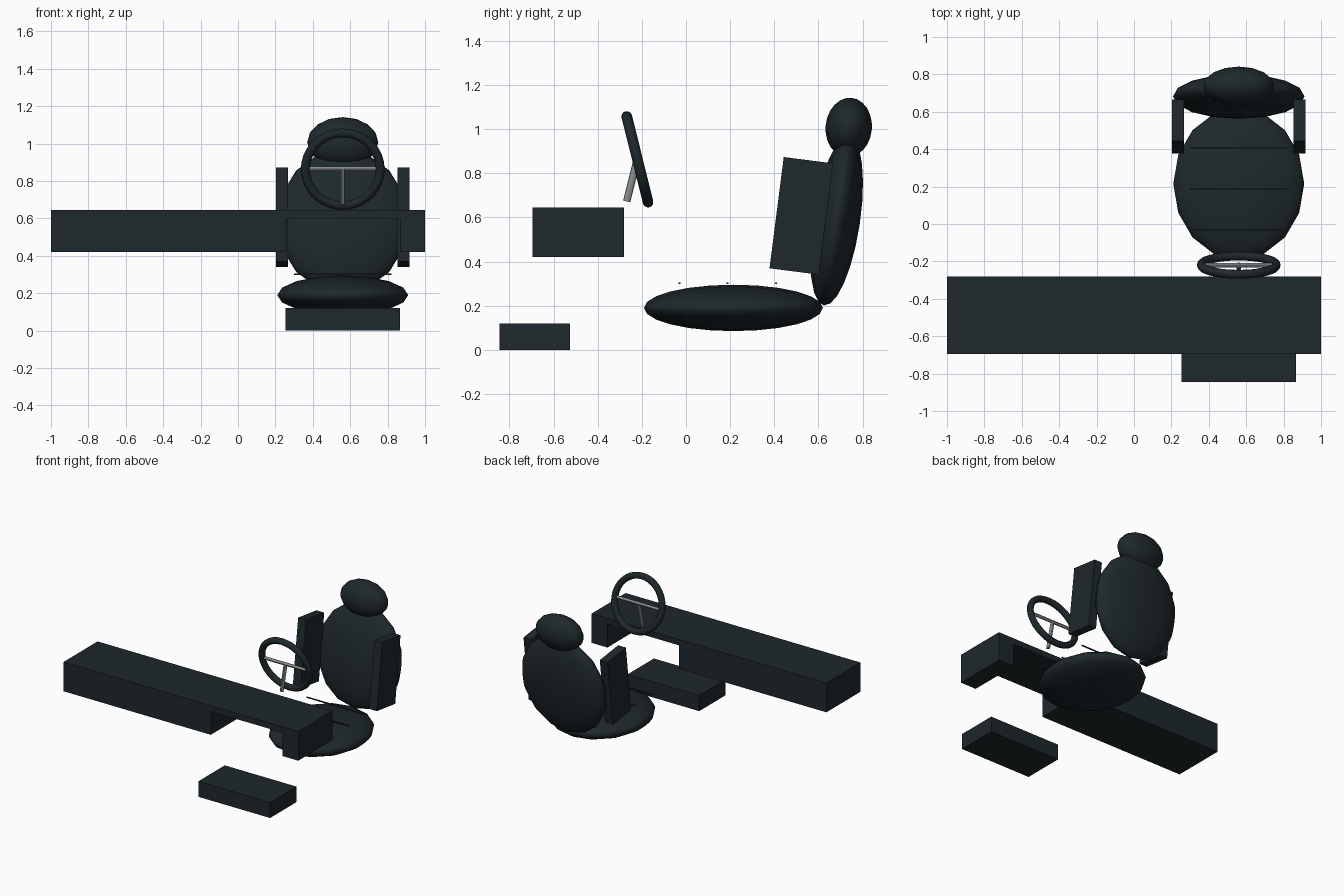
import bpy, bmesh
from math import radians, pi
from mathutils import Matrix

if "Cube" in bpy.data.objects:
    bpy.data.objects.remove(bpy.data.objects["Cube"])


def material(name, color):
    m = bpy.data.materials.new(name)
    m.diffuse_color = (*color, 1)
    m.use_nodes = True
    m.node_tree.nodes["Principled BSDF"].inputs["Base Color"].default_value = m.diffuse_color
    return m


DARK = material("dark_trim", (0.013, 0.021, 0.025))
METAL = material("metal", (0.25, 0.27, 0.27))
CX = 0.56  # centre line of the driver's place


def finish(obj, name, mat=DARK, smooth=False):
    obj.name = name
    obj.data.materials.append(mat)
    if smooth:
        for p in obj.data.polygons:
            p.use_smooth = True
    return obj


def box(name, center, size, tilt=0):
    bpy.ops.mesh.primitive_cube_add(size=1, location=center, rotation=(tilt, 0, 0))
    obj = bpy.context.object
    obj.scale = size
    return finish(obj, name)


def cushion(name, center, radii, tilt=0):
    # ellipsoid with its poles on the left and right
    bpy.ops.mesh.primitive_uv_sphere_add(segments=24, ring_count=8, radius=1,
                                         location=center, rotation=(tilt, 0, 0))
    obj = bpy.context.object
    obj.data.transform(Matrix.Rotation(pi / 2, 4, 'Y'))
    obj.scale = radii
    return finish(obj, name, smooth=True)


def rod(name, center, radius, length, rotation, flat=1):
    bpy.ops.mesh.primitive_cylinder_add(vertices=12, radius=radius, depth=length,
                                        location=center, rotation=rotation)
    obj = bpy.context.object
    obj.scale = (1, flat, 1)
    finish(obj, name, METAL)
    bpy.ops.object.shade_smooth_by_angle()
    return obj


# Dashboard: beam with a knee opening, extruded front to back
profile = [(-1, 0.42), (0.255, 0.42), (0.255, 0.6), (0.865, 0.6),
           (0.865, 0.42), (1, 0.42), (1, 0.645), (-1, 0.645)]
bm = bmesh.new()
face = bm.faces.new([bm.verts.new((x, -0.695, z)) for x, z in profile])
ext = bmesh.ops.extrude_face_region(bm, geom=[face])
bmesh.ops.translate(bm, vec=(0, 0.415, 0),
                    verts=[v for v in ext["geom"] if isinstance(v, bmesh.types.BMVert)])
bmesh.ops.recalc_face_normals(bm, faces=bm.faces)
mesh = bpy.data.meshes.new("dashboard")
bm.to_mesh(mesh)
bm.free()
dash = bpy.data.objects.new("dashboard", mesh)
bpy.context.collection.objects.link(dash)
finish(dash, "dashboard")

# Footrest
box("footrest", (CX, -0.685, 0.06), (0.61, 0.32, 0.12))

# Seat
cushion("seat_cushion", (CX, 0.215, 0.19), (0.35, 0.405, 0.105))
cushion("backrest", (CX, 0.682, 0.585), (0.352, 0.106, 0.388), radians(-8.5))
cushion("headrest", (CX, 0.737, 1.007), (0.19, 0.105, 0.135), radians(-5))

# Side bolsters
for side, label in ((-1, "left"), (1, "right")):
    box("bolster_" + label, (CX + side * 0.325, 0.522, 0.607),
        (0.066, 0.225, 0.508), radians(-7.3))

# Seat seams
for i in range(3):
    box(f"seat_seam_{i + 1}", (CX, -0.03 + 0.219 * i, 0.301), (0.52, 0.009, 0.007))

# Steering wheel: rim, cross bar and lower spoke
bpy.ops.mesh.primitive_torus_add(major_radius=0.2, minor_radius=0.024,
                                 major_segments=36, minor_segments=12,
                                 location=(CX, -0.22, 0.863), rotation=(radians(104), 0, 0))
finish(bpy.context.object, "steering_rim", smooth=True)
rod("wheel_cross_bar", (CX, -0.22, 0.865), 0.012, 0.36, (0, pi / 2, 0))
rod("wheel_lower_spoke", (CX, -0.245, 0.767), 0.012, 0.195, (radians(-14), 0, 0), 1.4)
